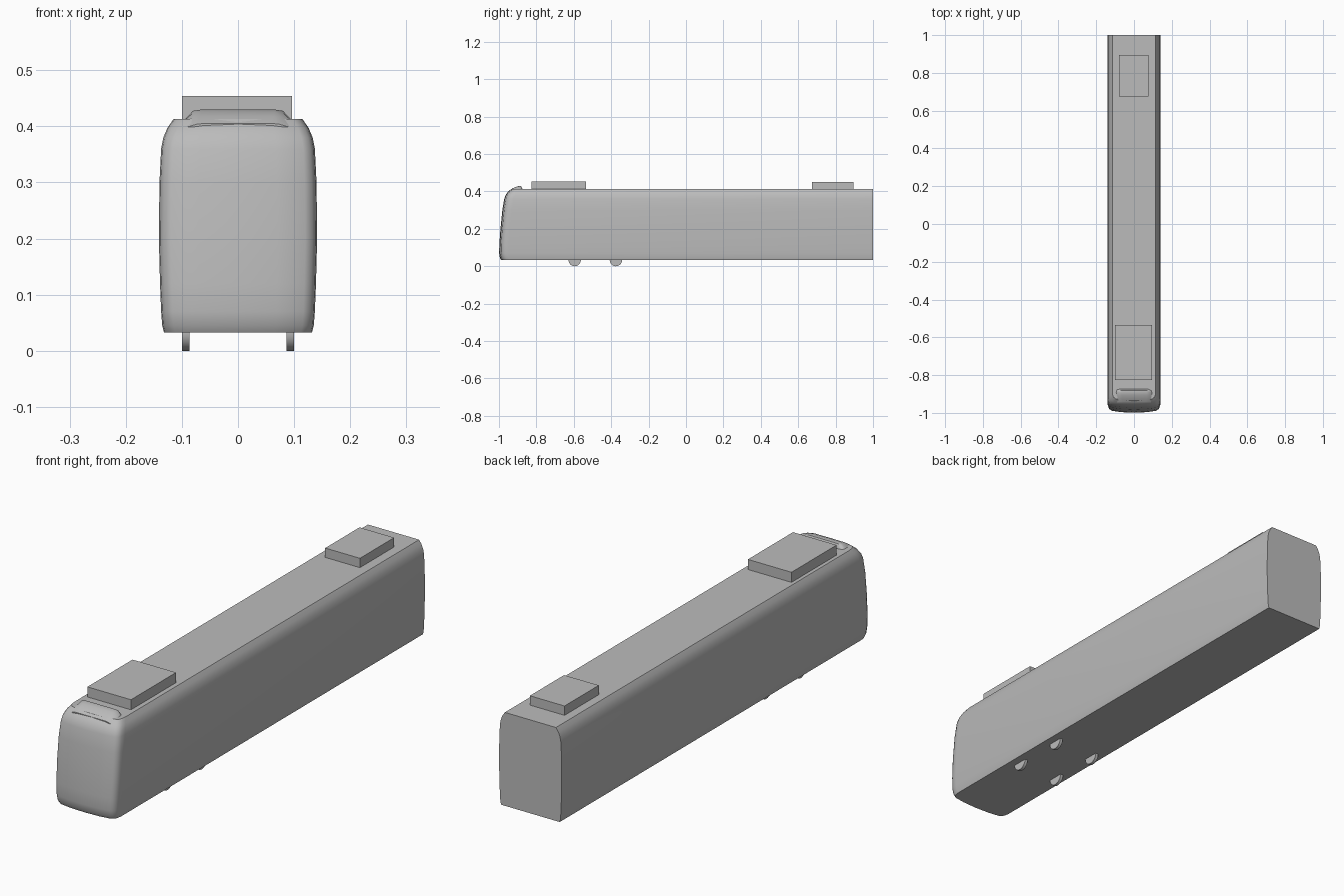
import bpy, bmesh, math

if "Cube" in bpy.data.objects:
    bpy.data.objects.remove(bpy.data.objects["Cube"])

grey = bpy.data.materials.new("plain grey")
grey.use_nodes = True
colour = (0.5, 0.5, 0.5, 1)
grey.diffuse_color = colour
grey.node_tree.nodes["Principled BSDF"].inputs["Base Color"].default_value = colour

FLOOR, ROOF = 0.033, 0.413


def finish(name, bm, angle=None):
    bmesh.ops.recalc_face_normals(bm, faces=bm.faces)
    mesh = bpy.data.meshes.new(name)
    bm.to_mesh(mesh)
    bm.free()
    mesh.materials.append(grey)
    obj = bpy.data.objects.new(name, mesh)
    bpy.context.collection.objects.link(obj)
    if angle:
        bpy.ops.object.select_all(action="DESELECT")
        obj.select_set(True)
        bpy.context.view_layer.objects.active = obj
        bpy.ops.object.shade_smooth_by_angle(angle=math.radians(angle))
    return obj


def loft(name, rings, closed, angle):
    """Skin a list of rings; closed rings also get end caps."""
    bm = bmesh.new()
    rows = [[bm.verts.new(p) for p in ring] for ring in rings]
    n = len(rows[0])
    for a, b in zip(rows, rows[1:]):
        for i in range(n if closed else n - 1):
            j = (i + 1) % n
            bm.faces.new((a[i], a[j], b[j], b[i]))
    if closed:
        bm.faces.new(rows[0])
        bm.faces.new(rows[-1])
    return finish(name, bm, angle)


def box(name, half_x, y0, y1, z0, z1):
    bm = bmesh.new()
    bmesh.ops.create_cube(bm, size=1)
    for v in bm.verts:
        v.co = (v.co.x * 2 * half_x - 0.002,
                y0 if v.co.y < 0 else y1,
                z0 if v.co.z < 0 else z1)
    return finish(name, bm)


# Body with rounded nose: height, half width, front y
levels = [(FLOOR, 0.132, -0.988), (0.045, 0.135, -0.995), (0.07, 0.137, -0.999),
          (0.12, 0.139, -0.998), (0.2, 0.141, -0.992), (0.3, 0.14, -0.982),
          (0.36, 0.137, -0.972), (0.38, 0.133, -0.965), (0.397, 0.126, -0.953),
          (ROOF, 0.115, -0.935)]
# Nose plan: fraction of half width, setback from the front
nose = [(1, 0.05), (0.985, 0.032), (0.94, 0.018), (0.85, 0.01), (0.5, 0.003), (0, 0)]
nose += [(-u, d) for u, d in reversed(nose[:-1])]
body = [[(w, 1, z)] + [(w * u, f + d, z) for u, d in nose] + [(-w, 1, z)]
        for z, w, f in levels]
loft("car_body", body, True, 35)

# Low domed visor on the roof above the nose: y, top z, half width
visor = []
for y, top, w in [(-0.945, 0.405, 0.09), (-0.925, 0.418, 0.098), (-0.905, 0.426, 0.1),
                  (-0.89, 0.43, 0.1), (-0.882, 0.429, 0.098), (-0.874, 0.414, 0.092)]:
    base = min(top, ROOF) - 0.006
    mid = base + (top - base) * 0.9
    half = [(w, base), (w * 0.8, mid), (w * 0.65, top)]
    outline = half + [(-x, z) for x, z in reversed(half)]
    visor.append([(x, y, z) for x, z in outline])
loft("roof_visor", visor, True, 40)

# Roof equipment boxes
box("front_roof_unit", 0.098, -0.825, -0.535, ROOF, 0.454)
box("rear_roof_unit", 0.078, 0.675, 0.895, ROOF, 0.451)

# Small wheels half hidden in the floor
for side, x in (("left", 0.093), ("right", -0.093)):
    for place, y in (("front", -0.595), ("rear", -0.375)):
        bm = bmesh.new()
        bmesh.ops.create_cone(bm, cap_ends=True, segments=24,
                              radius1=0.033, radius2=0.033, depth=0.013)
        for v in bm.verts:
            v.co = (x + v.co.z, y + v.co.x, FLOOR + v.co.y)
        finish(f"{place}_{side}_wheel", bm, 35)
